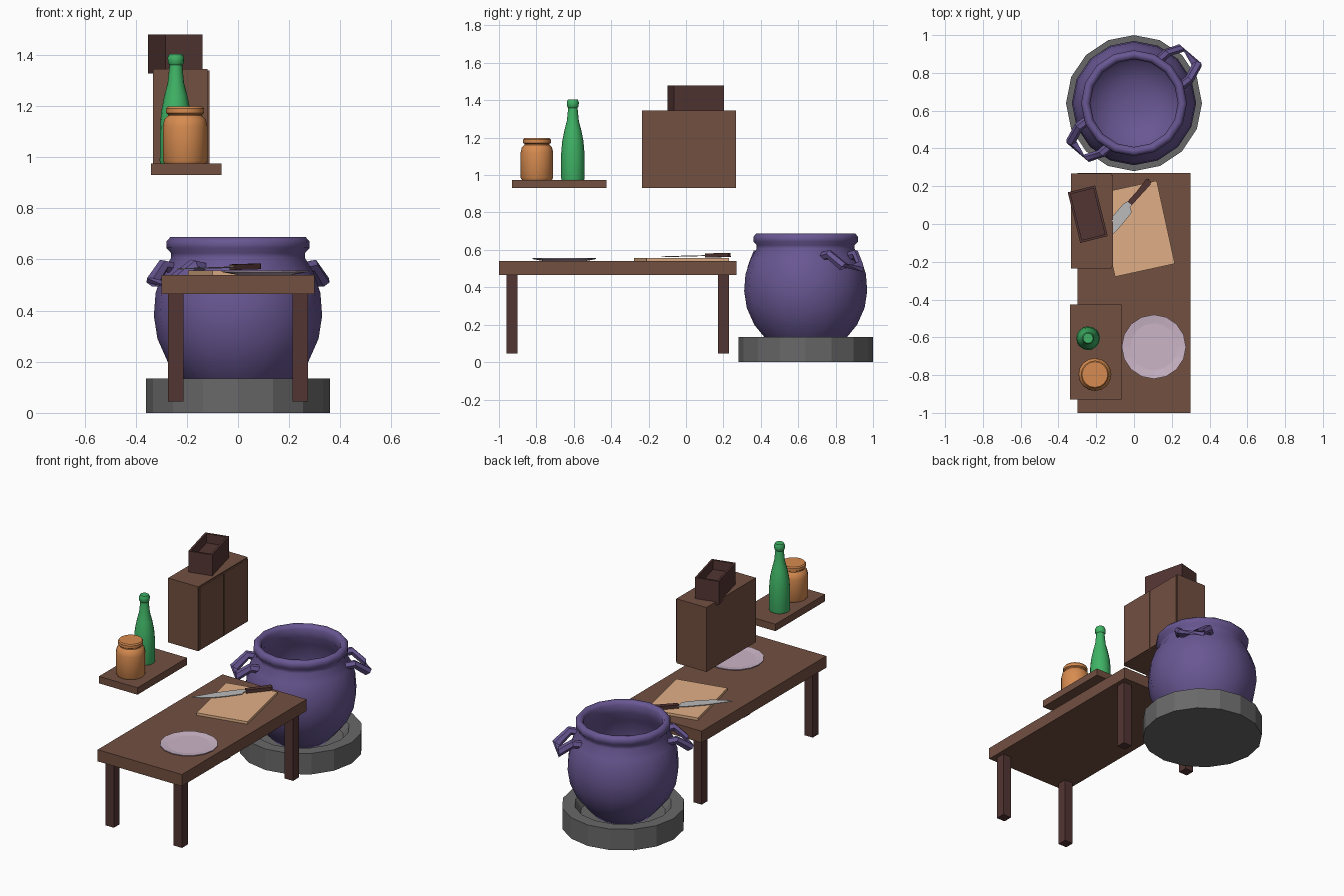
import bpy, bmesh, math
from mathutils import Vector, Matrix

if "Cube" in bpy.data.objects:
    bpy.data.objects.remove(bpy.data.objects["Cube"])


def material(name, rgb):
    m = bpy.data.materials.new(name)
    m.diffuse_color = (*rgb, 1)
    m.use_nodes = True
    m.node_tree.nodes["Principled BSDF"].inputs["Base Color"].default_value = m.diffuse_color
    return m


WOOD = material("wood", (.17, .08, .053))
DARK = material("dark_wood", (.085, .036, .033))
PURPLE = material("purple_iron", (.14, .095, .29))
STONE = material("stone", (.14, .14, .14))
GREEN = material("green_glass", (.05, .45, .13))
CLAY = material("orange_clay", (.68, .26, .08))
PALE = material("pale_wood", (.75, .43, .24))
PLATE = material("pink_ceramic", (.6, .46, .57))
STEEL = material("steel", (.5, .5, .5))


def finish(name, bm, mat, smooth=None):
    bmesh.ops.recalc_face_normals(bm, faces=bm.faces)
    me = bpy.data.meshes.new(name)
    bm.to_mesh(me)
    bm.free()
    me.materials.append(mat)
    ob = bpy.data.objects.new(name, me)
    bpy.context.collection.objects.link(ob)
    if smooth:
        bpy.context.view_layer.objects.active = ob
        ob.select_set(True)
        bpy.ops.object.shade_smooth_by_angle(angle=math.radians(smooth))
        ob.select_set(False)
    return ob


def box(name, lo, hi, mat, angle=0, hollow=None):
    """Box between two corners; hollow = (wall, depth) opens the top."""
    lo, hi = Vector(lo), Vector(hi)
    bm = bmesh.new()
    bmesh.ops.create_cube(bm, size=1)
    bmesh.ops.scale(bm, vec=hi - lo, verts=bm.verts)
    if hollow:
        top = max(bm.faces, key=lambda f: f.calc_center_median().z)
        bmesh.ops.inset_individual(bm, faces=[top], thickness=hollow[0])
        floor = bmesh.ops.extrude_discrete_faces(bm, faces=[top])["faces"][0]
        bmesh.ops.translate(bm, vec=(0, 0, -hollow[1]), verts=floor.verts)
    bm.transform(Matrix.Translation((lo + hi) / 2) @ Matrix.Rotation(math.radians(angle), 4, 'Z'))
    return finish(name, bm, mat)


def lathe(name, profile, x, y, mat, n=16, smooth=None):
    """Spin (radius, z) points; both ends are capped."""
    bm = bmesh.new()
    rings = [[bm.verts.new((x + r * math.cos(math.tau * i / n), y + r * math.sin(math.tau * i / n), z))
              for i in range(n)] for r, z in profile]
    for a, b in zip(rings, rings[1:]):
        for i in range(n):
            j = (i + 1) % n
            bm.faces.new((a[i], a[j], b[j], b[i]))
    bm.faces.new(rings[0])
    bm.faces.new(rings[-1])
    return finish(name, bm, mat, smooth)


def plate_shape(name, outline, z0, z1, mat, matrix):
    """Extruded flat outline."""
    bm = bmesh.new()
    f = bm.faces.new([bm.verts.new((px, py, z0)) for px, py in outline])
    ext = bmesh.ops.extrude_face_region(bm, geom=[f])
    bmesh.ops.translate(bm, vec=(0, 0, z1 - z0),
                        verts=[v for v in ext["geom"] if isinstance(v, bmesh.types.BMVert)])
    bm.transform(matrix)
    return finish(name, bm, mat)


def tube(name, pts, r, mat, n=6):
    """Angular tube along a path, with mitred joints."""
    pts = [Vector(p) for p in pts]
    bm, rings = bmesh.new(), []
    normal = (pts[1] - pts[0]).cross(pts[2] - pts[1]).normalized()
    for i, p in enumerate(pts):
        a = (p - pts[max(i - 1, 0)]).normalized()
        b = (pts[min(i + 1, len(pts) - 1)] - p).normalized()
        t = (a + b).normalized()
        side = t.cross(normal).normalized()
        stretch = 1 / max(t.dot(b if b.length else a), .5)
        rings.append([bm.verts.new(p + side * r * stretch * math.cos(math.tau * k / n)
                                   + normal * r * math.sin(math.tau * k / n)) for k in range(n)])
    for a, b in zip(rings, rings[1:]):
        for k in range(n):
            bm.faces.new((a[k], a[(k + 1) % n], b[(k + 1) % n], b[k]))
    bm.faces.new(rings[0])
    bm.faces.new(rings[-1])
    return finish(name, bm, mat, 35)


# Cauldron on a stone base
PY = .64
lathe("stone_base", [(.36, 0), (.36, .135), (.285, .135), (.25, .08)], 0, PY, STONE)
lathe("cauldron", [(.17, .08), (.222, .135), (.275, .2), (.315, .29), (.329, .38), (.322, .47),
                   (.295, .55), (.262, .605), (.262, .625), (.28, .645), (.28, .67), (.265, .687),
                   (.245, .685), (.232, .665), (.235, .61), (.265, .55), (.295, .46), (.3, .38),
                   (.28, .28), (.22, .19), (.12, .14), (.03, .13)], 0, PY, PURPLE, 16, 60)
for label, ang in (("right", 40), ("left", 220)):
    rot = Matrix.Translation((0, PY, 0)) @ Matrix.Rotation(math.radians(ang), 4, 'Z')
    path = [(.25, -.09, .565), (.305, -.092, .575), (.385, -.06, .51),
            (.385, .06, .51), (.305, .092, .575), (.25, .09, .565)]
    tube("cauldron_handle_" + label, [rot @ Vector(p) for p in path], .024, PURPLE)

# Table
box("table_top", (-.3, -1, .465), (.3, .27, .54), WOOD)
for sx in (-1, 1):
    for y in (-.93, .2):
        box("table_leg", (sx * .243 - .03, y - .03, .045), (sx * .243 + .03, y + .03, .466), DARK)

# Things on the table
box("cutting_board", (-.152, -.25, .538), (.172, .2, .556), PALE, 12.3)
lathe("plate", [(.11, .54), (.17, .551), (.17, .556), (.125, .55), (.02, .55)], .105, -.65, PLATE)
knife = (Matrix.Translation((-.23, -.14, .563)) @ Matrix.Rotation(math.radians(50), 4, 'Z')
         @ Matrix.Rotation(math.radians(-1.2), 4, 'Y'))
plate_shape("knife_blade", [(0, .012), (.05, -.016), (.12, -.034), (.2, -.04), (.295, -.038),
                            (.31, -.014), (.335, -.012), (.335, .014), (.3, .026), (.15, .027)],
            -.002, .002, STEEL, knife)
plate_shape("knife_handle", [(.325, -.013), (.4, -.016), (.47, -.019), (.485, -.01), (.485, .012),
                             (.475, .017), (.4, .014), (.325, .016)], -.011, .011, DARK, knife)

# Wall shelf with bottle and jar
box("shelf", (-.34, -.93, .93), (-.065, -.425, .975), WOOD)
lathe("bottle", [(.06, .974), (.063, .985), (.062, 1.12), (.057, 1.18), (.045, 1.24), (.032, 1.29),
                 (.025, 1.36), (.031, 1.367), (.032, 1.39), (.026, 1.404), (.015, 1.404)],
      -.243, -.605, GREEN, 16, 40)
lathe("jar", [(.08, .974), (.087, .985), (.087, 1.12), (.081, 1.147), (.067, 1.162), (.067, 1.167),
              (.074, 1.172), (.074, 1.19), (.068, 1.197), (.01, 1.197)], -.207, -.797, CLAY, 16, 40)

# Wall cabinet with two doors and an open crate on top
box("cabinet", (-.333, -.235, .93), (-.119, .268, .345 + 1), WOOD)
for y0, y1 in ((-.228, .012), (.02, .26)):
    box("cabinet_door", (-.12, y0, .937), (-.111, y1, 1.338), WOOD)
box("crate", (-.32, -.086, 1.327), (-.17, .19, 1.48), DARK, 14, (.018, .06))
